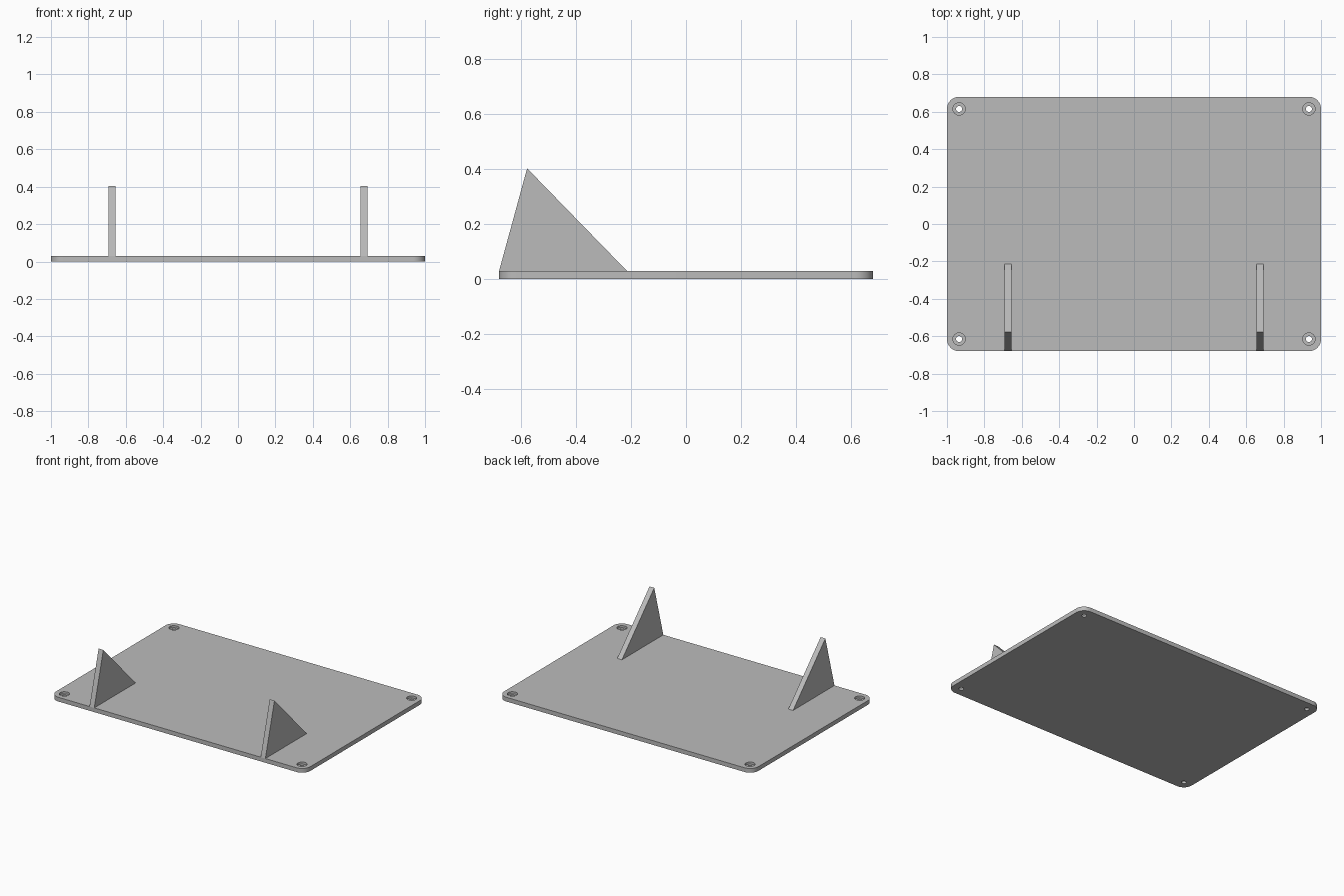
import bpy, bmesh, math

cube = bpy.data.objects.get("Cube")
if cube:
    bpy.data.objects.remove(cube, do_unlink=True)

HALF_X, HALF_Y, THICK = 1.0, 0.68, 0.03
CORNER = 0.065
HOLE_X, HOLE_Y = 0.935, 0.615

grey = bpy.data.materials.new("plain grey")
grey.use_nodes = True
grey.diffuse_color = (0.5, 0.5, 0.5, 1)
grey.node_tree.nodes["Principled BSDF"].inputs["Base Color"].default_value = (0.5, 0.5, 0.5, 1)


def add_object(name, bm):
    bmesh.ops.recalc_face_normals(bm, faces=bm.faces)
    mesh = bpy.data.meshes.new(name)
    bm.to_mesh(mesh)
    bm.free()
    mesh.materials.append(grey)
    obj = bpy.data.objects.new(name, mesh)
    bpy.context.collection.objects.link(obj)
    return obj


def extrude(name, points, offset):
    bm = bmesh.new()
    face = bm.faces.new([bm.verts.new(p) for p in points])
    new = bmesh.ops.extrude_face_region(bm, geom=[face])["geom"]
    bmesh.ops.translate(bm, vec=offset, verts=[v for v in new if isinstance(v, bmesh.types.BMVert)])
    return add_object(name, bm)


# Rounded base plate
outline = []
for i, (sx, sy) in enumerate([(1, 1), (-1, 1), (-1, -1), (1, -1)]):
    for k in range(13):
        a = math.radians(90 * i + 7.5 * k)
        outline.append((sx * (HALF_X - CORNER) + CORNER * math.cos(a),
                        sy * (HALF_Y - CORNER) + CORNER * math.sin(a), 0))
plate = extrude("base_plate", outline, (0, 0, THICK))

# Stepped screw holes: a profile of radius and height, swept round each corner
profile = [(0.016, -0.02), (0.016, 0.015), (0.033, 0.015), (0.033, 0.05)]
SIDES = 32
bm = bmesh.new()
for sx in (-1, 1):
    for sy in (-1, 1):
        rings = [[bm.verts.new((sx * HOLE_X + r * math.cos(math.tau * k / SIDES),
                                sy * HOLE_Y + r * math.sin(math.tau * k / SIDES), z))
                  for k in range(SIDES)] for r, z in profile]
        bm.faces.new(rings[0])
        bm.faces.new(rings[-1])
        for low, high in zip(rings, rings[1:]):
            for k in range(SIDES):
                n = (k + 1) % SIDES
                bm.faces.new((low[k], low[n], high[n], high[k]))
cutter = add_object("hole_cutter", bm)
cutter.hide_render = True
cutter.hide_set(True)

cut = plate.modifiers.new("screw_holes", "BOOLEAN")
cut.operation = "DIFFERENCE"
cut.solver = "EXACT"
cut.object = cutter

# Apply the cut so the helper can go
bpy.context.view_layer.update()
cut_mesh = bpy.data.meshes.new_from_object(plate.evaluated_get(bpy.context.evaluated_depsgraph_get()))
plate.modifiers.clear()
plate.data = cut_mesh
bpy.data.objects.remove(cutter, do_unlink=True)

bpy.ops.object.select_all(action="DESELECT")
plate.select_set(True)
bpy.context.view_layer.objects.active = plate
bpy.ops.object.shade_smooth_by_angle(angle=math.radians(30))

# Triangular support fins
for name, x in (("right_fin", -0.673), ("left_fin", 0.673)):
    side = [(x - 0.0185, y, z) for y, z in
            ((-HALF_Y, THICK), (-0.215, THICK), (-0.578, 0.403))]
    extrude(name, side, (0.037, 0, 0))
